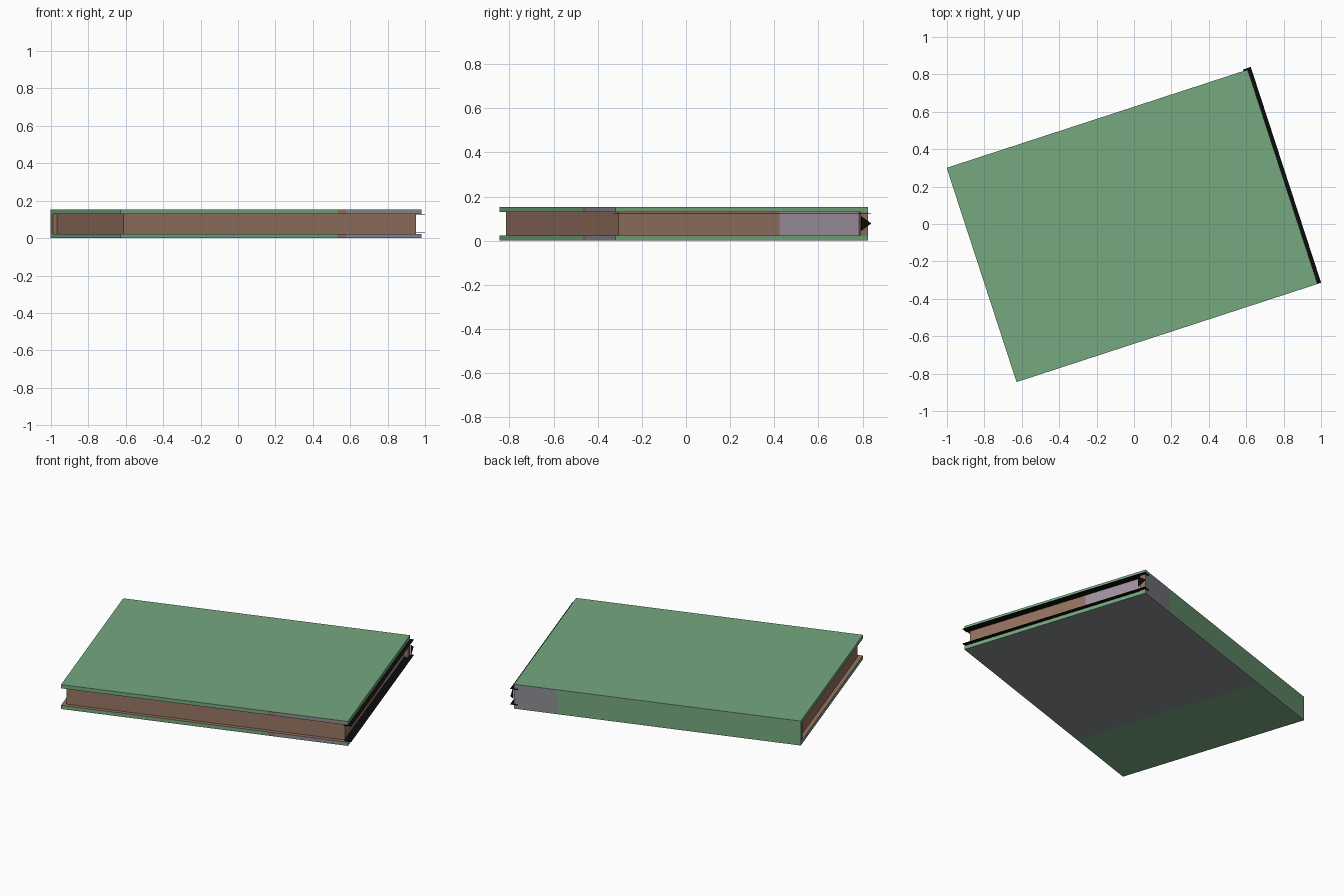
import bpy, bmesh, math
from mathutils import Matrix, Vector

if "Cube" in bpy.data.objects:
    bpy.data.objects.remove(bpy.data.objects["Cube"])

L, W, H, T = 1.693, 1.205, 0.152, 0.023   # length, width, height, board thickness
LIP = 0.024                               # page recess
PLACE = Matrix.Translation((-0.01, -0.01, 0)) @ Matrix.Rotation(math.radians(18.06), 4, 'Z')


def srgb(r, g, b):
    lin = [((c / 255 + 0.055) / 1.055) ** 2.4 for c in (r, g, b)]
    return (*lin, 1)


COLOURS = {"green_cloth": (117, 168, 127), "grey_cloth": (140, 142, 147),
           "brown_paper": (150, 115, 97), "lavender_paper": (160, 148, 162),
           "black_thread": (12, 12, 12)}
mats = []
for name, c in COLOURS.items():
    m = bpy.data.materials.new(name)
    m.diffuse_color = srgb(*c)
    m.use_nodes = True
    m.node_tree.nodes["Principled BSDF"].inputs["Base Color"].default_value = m.diffuse_color
    mats.append(m)
GREEN, GREY, BROWN, LAVENDER, BLACK = range(5)


def finish(name, bm, rule):
    bmesh.ops.recalc_face_normals(bm, faces=bm.faces)
    bm.normal_update()
    for f in bm.faces:
        f.material_index = rule(f.calc_center_median(), f.normal)
    me = bpy.data.meshes.new(name)
    bm.to_mesh(me)
    bm.free()
    for m in mats:
        me.materials.append(m)
    ob = bpy.data.objects.new(name, me)
    ob.matrix_world = PLACE
    bpy.context.collection.objects.link(ob)


def box(name, lo, hi, rule, cuts_x=(), cuts_y=()):
    """Box between two corners, sliced where the colour changes."""
    bm = bmesh.new()
    bmesh.ops.create_cube(bm, size=1)
    for v in bm.verts:
        v.co = Vector([(a + b) / 2 + k * (b - a) for a, b, k in zip(lo, hi, v.co)])
    cuts = [((x, 0, 0), (1, 0, 0)) for x in cuts_x] + [((0, y, 0), (0, 1, 0)) for y in cuts_y]
    for co, no in cuts:
        bmesh.ops.bisect_plane(bm, geom=bm.verts[:] + bm.edges[:] + bm.faces[:],
                               plane_co=co, plane_no=no)
    finish(name, bm, rule)


X_SPINE = L / 2 - 0.15 * L    # grey patch on the spine
X_EDGE = 0.42                 # grey patch on the fore edge
X_BASE = L / 2 - 0.71 * L     # grey patch underneath
X_SPOT = 0.375                # brown spot beside the fore edge patch


def cloth(c, n):
    if n.y > 0.5:
        return GREY if c.x > X_SPINE else GREEN
    if n.y < -0.5:
        return GREY if c.x > X_EDGE else BROWN if c.x > X_SPOT else GREEN
    if n.z < -0.5 and c.z < 0.01:
        return GREY if c.x > X_BASE else GREEN
    if abs(n.z) > 0.5 and T / 2 < c.z < H - T / 2:
        return BROWN          # inside of the boards
    return GREEN


# Boards
for name, z in (("bottom_cover", 0), ("top_cover", H - T)):
    box(name, (-L / 2, -W / 2, z), (L / 2, W / 2, z + T), cloth,
        cuts_x=(X_SPINE, X_EDGE, X_SPOT, X_BASE))

# Spine, with brown ends
box("spine", (-L / 2, W / 2 - 0.036, T), (L / 2, W / 2, H - T),
    lambda c, n: cloth(c, n) if n.y > 0.5 else BROWN, cuts_x=(X_SPINE,))

# Page block, partly lavender on one end
box("pages", (-L / 2 + LIP, -W / 2 + LIP, T), (L / 2 - LIP, W / 2 - 0.036, H - T),
    lambda c, n: LAVENDER if n.x > 0.5 and c.y > 0.187 else BROWN, cuts_y=(0.187,))

# Thin black bands above and below the page end
for name, z in (("lower_band", T + 0.004), ("upper_band", H - T - 0.006)):
    box(name, (L / 2 - LIP, -W / 2, z), (L / 2 + 0.02, W / 2 + 0.008, z + 0.002),
        lambda c, n: BLACK)

# Small black tab by the spine
bm = bmesh.new()
tri = [bm.verts.new((L / 2 + 0.014, y, z)) for y, z in ((0.565, 0.045), (0.612, 0.078), (0.565, 0.11))]
face = bm.faces.new(tri)
ext = bmesh.ops.extrude_face_region(bm, geom=[face])
for v in ext["geom"]:
    if isinstance(v, bmesh.types.BMVert):
        v.co.x += 0.004
finish("black_tab", bm, lambda c, n: BLACK)
